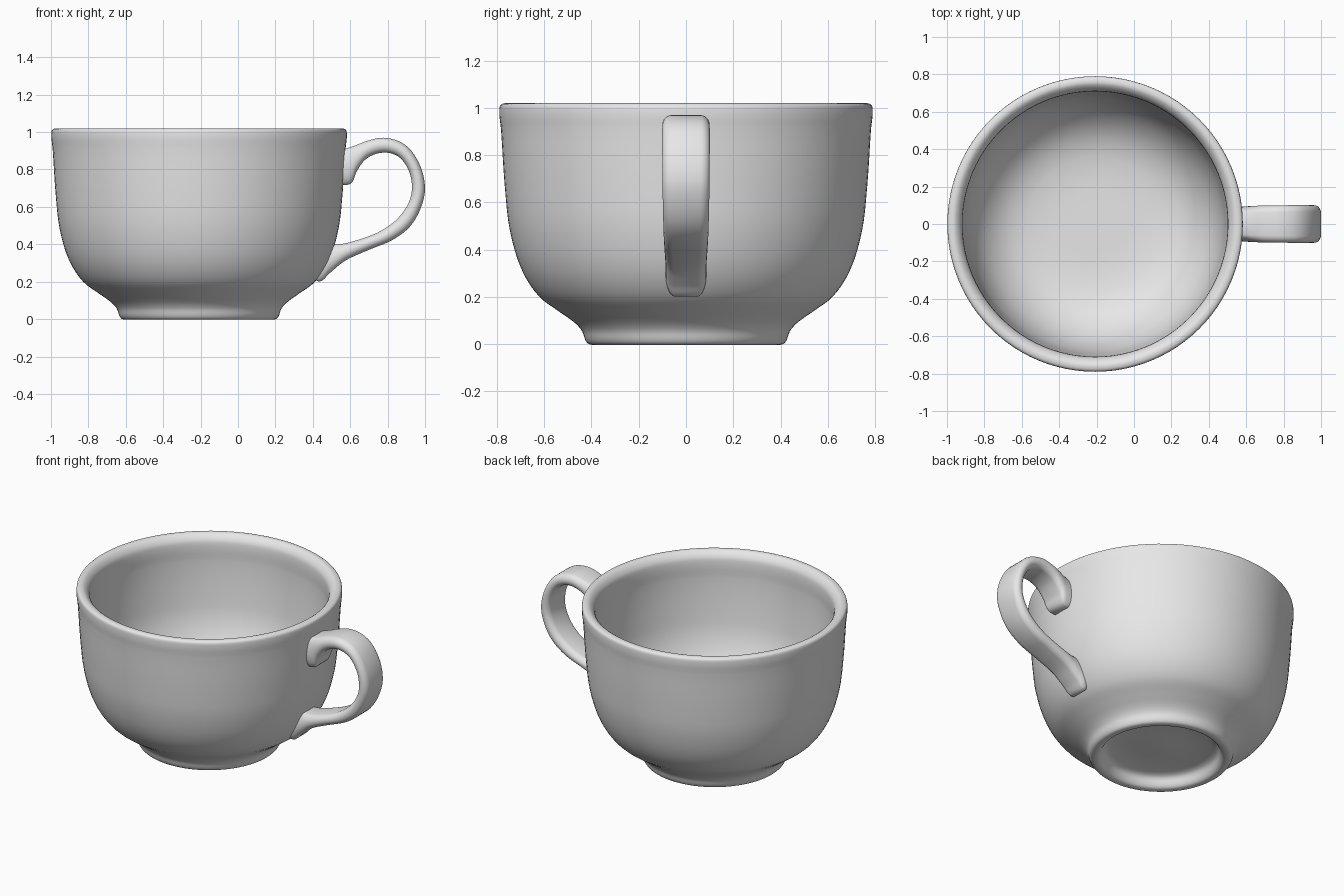
import bpy
import bmesh
import math
from mathutils import Vector

default_cube = bpy.data.objects.get("Cube")
if default_cube:
    bpy.data.objects.remove(default_cube, do_unlink=True)

CUP_X = -0.208
SPIN_STEPS = 96
RING_STEPS = 24


def make_material(name, color):
    material = bpy.data.materials.new(name)
    material.use_nodes = True
    material.diffuse_color = color
    shader = next(n for n in material.node_tree.nodes if n.type == "BSDF_PRINCIPLED")
    shader.inputs["Base Color"].default_value = color
    shader.inputs["Roughness"].default_value = 0.5
    return material


def smooth_path(points, steps):
    """Hermite curve through the points, with tangents scaled per segment."""
    points = [Vector(p) for p in points]
    directions = [(b - a).normalized() for a, b in zip(points, points[1:])]
    tangents = [directions[0]]
    tangents += [(a + b).normalized() for a, b in zip(directions, directions[1:])]
    tangents.append(directions[-1])
    path = []
    for i in range(len(points) - 1):
        start, end = points[i], points[i + 1]
        length = (end - start).length
        for k in range(steps):
            t = k / steps
            blend = t * t * (3 - 2 * t)
            leave = t * (1 - t) ** 2 * length
            arrive = t * t * (t - 1) * length
            path.append(start.lerp(end, blend)
                        + tangents[i] * leave + tangents[i + 1] * arrive)
    path.append(points[-1])
    return path


def finish(bm, name, material):
    bmesh.ops.recalc_face_normals(bm, faces=bm.faces)
    mesh = bpy.data.meshes.new(name)
    bm.to_mesh(mesh)
    bm.free()
    mesh.materials.append(material)
    obj = bpy.data.objects.new(name, mesh)
    bpy.context.collection.objects.link(obj)
    bpy.ops.object.select_all(action="DESELECT")
    obj.select_set(True)
    bpy.context.view_layer.objects.active = obj
    bpy.ops.object.shade_smooth_by_angle(angle=math.radians(50))
    return obj


def build_bowl(material):
    # Radius and height, from under the foot, up the outside, over the rim, to the floor
    profile = [
        (0, 0.07), (0.30, 0.07), (0.335, 0.055), (0.36, 0.012), (0.375, 0),
        (0.41, 0), (0.423, 0.012), (0.44, 0.055), (0.466, 0.086), (0.533, 0.135),
        (0.62, 0.2), (0.693, 0.31), (0.745, 0.48), (0.767, 0.67), (0.783, 0.91),
        (0.79, 0.99), (0.785, 1.012), (0.765, 1.02), (0.745, 1.016),
        (0.717, 0.985), (0.71, 0.95), (0.712, 0.85), (0.70, 0.65),
        (0.675, 0.48), (0.61, 0.33), (0.5, 0.22), (0.36, 0.165), (0, 0.15),
    ]
    bm = bmesh.new()
    verts = [bm.verts.new((CUP_X + p.x, 0, p.y)) for p in smooth_path(profile, 4)]
    edges = [bm.edges.new(pair) for pair in zip(verts, verts[1:])]
    bmesh.ops.spin(bm, geom=verts + edges, cent=(CUP_X, 0, 0), axis=(0, 0, 1),
                   angle=math.tau, steps=SPIN_STEPS, use_merge=False)
    bmesh.ops.remove_doubles(bm, verts=bm.verts, dist=0.0001)
    return finish(bm, "cup_bowl", material)


def build_handle(material):
    # Matching points along the outer and inner edge of the loop, from the top joint down
    outer_edge = [
        (0.54, 0.90), (0.585, 0.915), (0.63, 0.93), (0.69, 0.953), (0.78, 0.97),
        (0.89, 0.935), (0.97, 0.83), (1.0, 0.695), (0.976, 0.59), (0.92, 0.495),
        (0.83, 0.425), (0.70, 0.37), (0.57, 0.31), (0.49, 0.245),
        (0.435, 0.2), (0.40, 0.22),
    ]
    inner_edge = [
        (0.54, 0.715), (0.605, 0.725), (0.635, 0.79), (0.69, 0.86), (0.78, 0.89),
        (0.855, 0.87), (0.91, 0.80), (0.93, 0.70), (0.915, 0.63), (0.86, 0.545),
        (0.76, 0.47), (0.66, 0.43), (0.57, 0.405), (0.525, 0.40),
        (0.48, 0.40), (0.46, 0.39),
    ]
    outer = smooth_path(outer_edge, 5)
    inner = smooth_path(inner_edge, 5)
    bm = bmesh.new()
    rings = []
    corner = 0.042
    for i, (a, b) in enumerate(zip(outer, inner)):
        along = i / (len(outer) - 1)
        # The strap is widest on its upper bend and narrows to the joints
        half_width = 0.087 + 0.014 * math.sin(math.pi * min(1, along * 1.1 + 0.1))
        center, half = (a + b) / 2, (a - b) / 2
        ring = []
        for k in range(RING_STEPS):
            angle = math.tau * (k + 0.5) / RING_STEPS
            side = math.copysign(half_width - corner, math.cos(angle))
            p = center + half * math.sin(angle)
            ring.append(bm.verts.new((p.x, side + corner * math.cos(angle), p.y)))
        rings.append(ring)
    for first, second in zip(rings, rings[1:]):
        for k in range(RING_STEPS):
            n = (k + 1) % RING_STEPS
            bm.faces.new((first[k], first[n], second[n], second[k]))
    # End caps are buried in the wall of the bowl
    bm.faces.new(rings[0])
    bm.faces.new(rings[-1])
    return finish(bm, "cup_handle", material)


ceramic = make_material("grey_ceramic", (0.8, 0.8, 0.8, 1))
build_bowl(ceramic)
build_handle(ceramic)
